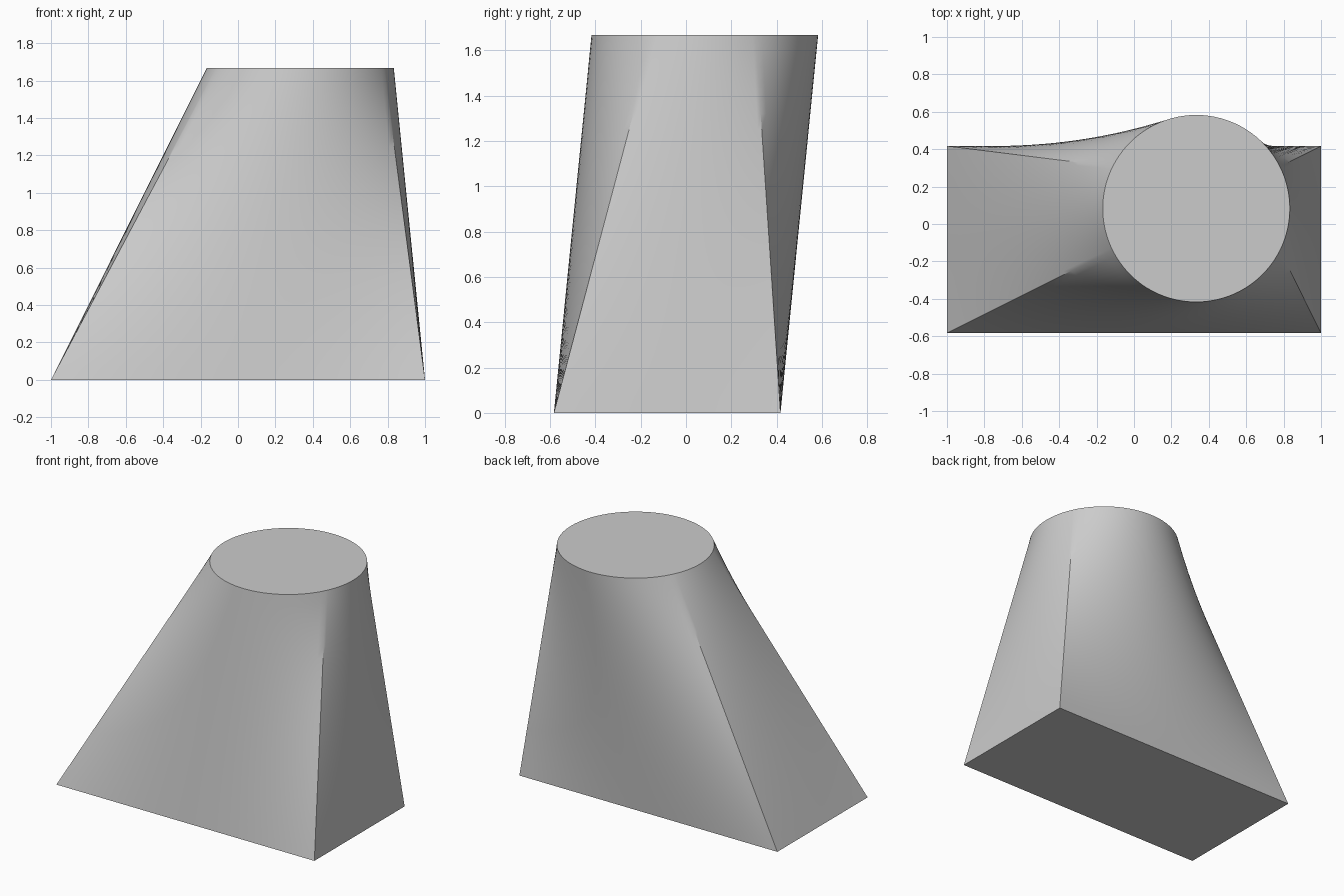
import bpy
import bmesh
from math import atan, cos, sin, pi, radians
from mathutils import Vector

if "Cube" in bpy.data.objects:
    bpy.data.objects.remove(bpy.data.objects["Cube"], do_unlink=True)

HEIGHT, RADIUS = 1.667, 0.5
BASE_CENTRE = Vector((0, -0.083, 0))
TOP_CENTRE = Vector((0.333, 0.083, HEIGHT))
STEPS, ROWS = 32, 24

grey = bpy.data.materials.new("light grey")
grey.use_nodes = True
colour = (0.6, 0.6, 0.6, 1)
grey.diffuse_color = colour
grey.node_tree.nodes["Principled BSDF"].inputs["Base Color"].default_value = colour

# Matching rims: each rectangle side feeds the arc between its corner directions
corner = atan(0.5)
corners = [Vector((1, -0.5, 0)), Vector((1, 0.5, 0)),
           Vector((-1, 0.5, 0)), Vector((-1, -0.5, 0))]
angles = [-corner, corner, pi - corner, pi + corner, 2 * pi - corner]
base_rim, top_rim = [], []
for side in range(4):
    for step in range(STEPS):
        f = step / STEPS
        base_rim.append(BASE_CENTRE + corners[side].lerp(corners[(side + 1) % 4], f))
        a = angles[side] + (angles[side + 1] - angles[side]) * f
        top_rim.append(TOP_CENTRE + RADIUS * Vector((cos(a), sin(a), 0)))

# Ruled wall between the rims, closed by two flat caps
bm = bmesh.new()
rings = [[bm.verts.new(b.lerp(t, row / ROWS)) for b, t in zip(base_rim, top_rim)]
         for row in range(ROWS + 1)]
count = len(base_rim)
for low, high in zip(rings, rings[1:]):
    for i in range(count):
        j = (i + 1) % count
        bm.faces.new((low[i], low[j], high[j], high[i]))
bm.faces.new(rings[0][::-1])
bm.faces.new(rings[-1])

mesh = bpy.data.meshes.new("rectangle_to_round_transition")
bm.to_mesh(mesh)
bm.free()
mesh.materials.append(grey)
body = bpy.data.objects.new("rectangle_to_round_transition", mesh)
bpy.context.collection.objects.link(body)

# Smooth wall with crisp corners and rims
bpy.ops.object.select_all(action='DESELECT')
body.select_set(True)
bpy.context.view_layer.objects.active = body
bpy.ops.object.shade_smooth_by_angle(angle=radians(30))
